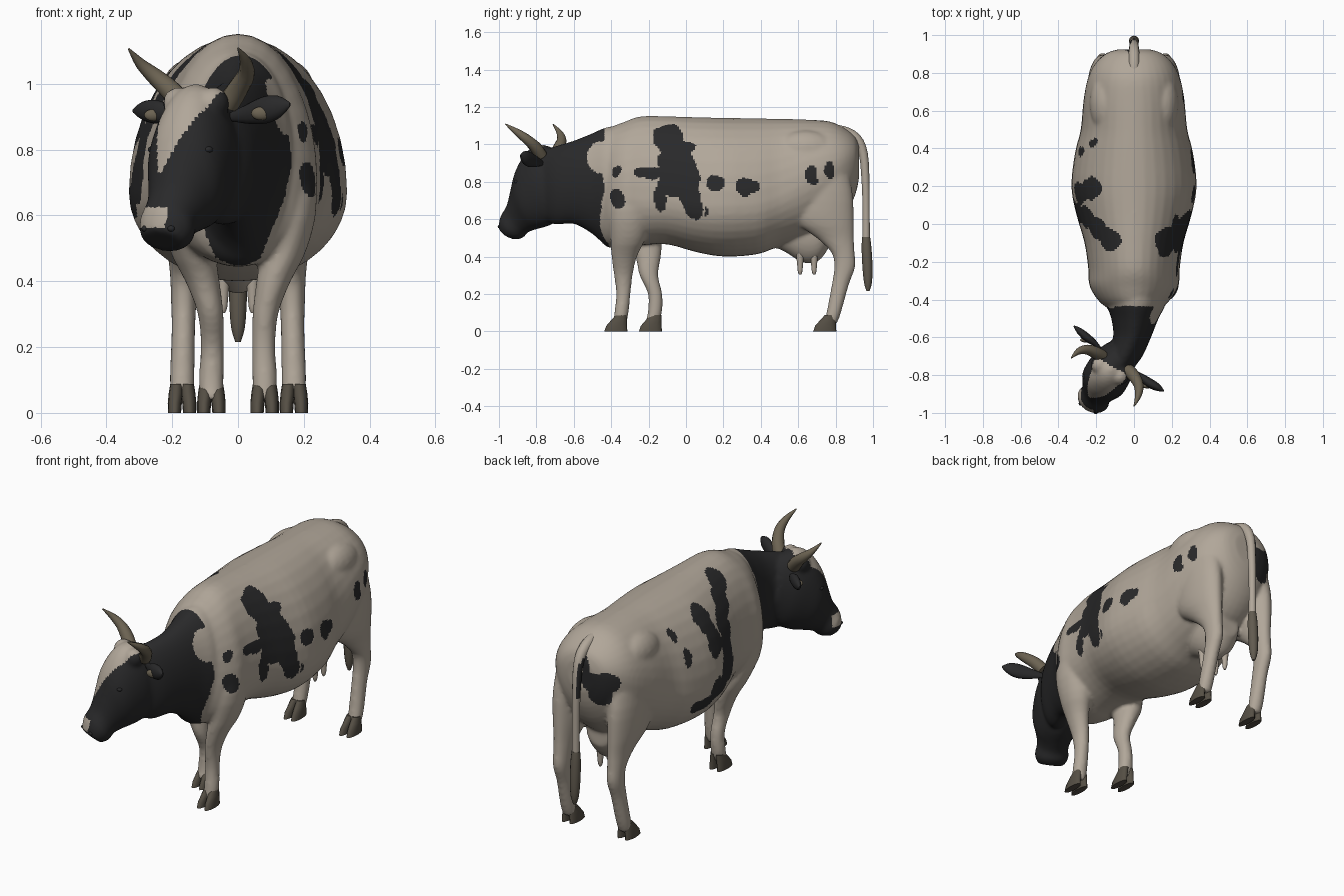
import bpy, bmesh, math
from mathutils import Vector, noise

if "Cube" in bpy.data.objects:
    bpy.data.objects.remove(bpy.data.objects["Cube"], do_unlink=True)


def material(name, r, g, b):
    m = bpy.data.materials.new(name)
    m.use_nodes = True
    m.diffuse_color = (r, g, b, 1)
    bsdf = m.node_tree.nodes["Principled BSDF"]
    bsdf.inputs["Base Color"].default_value = (r, g, b, 1)
    bsdf.inputs["Roughness"].default_value = 0.8
    return m


cream = material("cream_hide", 0.44, 0.385, 0.32)
black = material("black_hide", 0.022, 0.022, 0.023)
horn_brown = material("horn_brown", 0.15, 0.125, 0.085)
hoof_brown = material("hoof_brown", 0.09, 0.077, 0.058)
brush_brown = material("brush_brown", 0.12, 0.103, 0.078)

UP = Vector((0, 0, 1))
# Head frame: turned towards the animal's right
POLL = Vector((-0.105, -0.735, 0))
FORWARD = Vector((-0.5, -0.866, 0))
SIDE = Vector((0.866, -0.5, 0))


def head_point(u, v, z):
    return POLL + SIDE * u + FORWARD * v + UP * z


def refine(rows, steps=3):
    """Smoothly interpolate between the given cross-sections."""
    out = []
    for i in range(len(rows) - 1):
        quad = [rows[max(i - 1, 0)], rows[i], rows[i + 1], rows[min(i + 2, len(rows) - 1)]]
        for s in range(steps):
            t = s / steps
            out.append([b + t / 2 * (c - a + t * (2 * a - 5 * b + 4 * c - d + t * (3 * (b - c) + d - a)))
                        for a, b, c, d in zip(*quad)])
    return out + [rows[-1]]


def ring(centre, across, up, down=None, n=36):
    """Closed oval; the lower half may have its own height."""
    down = up if down is None else down
    pts = []
    for i in range(n):
        t = math.tau * i / n
        pts.append(centre + across * math.cos(t) + (up if math.sin(t) > 0 else down) * math.sin(t))
    return pts


def loft(bm, rings):
    rows = [[bm.verts.new(p) for p in r] for r in rings]
    n = len(rows[0])
    for a, b in zip(rows, rows[1:]):
        for i in range(n):
            bm.faces.new((a[i], a[(i + 1) % n], b[(i + 1) % n], b[i]))
    bm.faces.new(rows[0][::-1])
    bm.faces.new(rows[-1])


def add_ball(bm, centre, radii):
    verts = bmesh.ops.create_uvsphere(bm, u_segments=20, v_segments=12, radius=1)["verts"]
    bmesh.ops.scale(bm, vec=radii, verts=verts)
    bmesh.ops.translate(bm, vec=centre, verts=verts)


def finish(bm, name, mat):
    bmesh.ops.recalc_face_normals(bm, faces=bm.faces)
    mesh = bpy.data.meshes.new(name)
    bm.to_mesh(mesh)
    bm.free()
    mesh.materials.append(mat)
    for p in mesh.polygons:
        p.use_smooth = len(p.vertices) < 5
    ob = bpy.data.objects.new(name, mesh)
    bpy.context.scene.collection.objects.link(ob)
    return ob


def tube(name, mat, pts, flat=1.0, n=12):
    """Tapering tube through (x, y, z, radius) points."""
    pts = refine(pts)
    path = [Vector(p[:3]) for p in pts]
    rings = []
    for i, p in enumerate(path):
        t = (path[min(i + 1, len(path) - 1)] - path[max(i - 1, 0)]).normalized()
        ref = UP if abs(t.z) < 0.9 else Vector((0, 1, 0))
        a = t.cross(ref).normalized()
        rings.append(ring(p, a * pts[i][3] * flat, a.cross(t) * pts[i][3], n=n))
    bm = bmesh.new()
    loft(bm, rings)
    return finish(bm, name, mat)


# ---- body: torso, neck, head, legs and udder lofted, then fused ----
bm = bmesh.new()

# torso: y, bottom, top, half width, height of widest line
torso = [(-0.47, .50, 1.00, .09, .70), (-0.42, .45, 1.08, .175, .71), (-0.33, .445, 1.12, .235, .71),
         (-0.24, .46, 1.15, .242, .70), (-0.1, .465, 1.15, .262, .70), (0.05, .425, 1.145, .305, .67),
         (0.2, .40, 1.142, .332, .67), (0.38, .412, 1.139, .312, .68), (0.5, .455, 1.136, .282, .72),
         (0.65, .50, 1.132, .268, .80), (0.77, .54, 1.122, .245, .86), (0.85, .62, 1.085, .205, .9),
         (0.905, .73, 1.04, .145, .92), (0.925, .82, .99, .08, .92)]
loft(bm, [ring(Vector((0, y, c)), Vector((w, 0, 0)), UP * (t - c), UP * (c - b))
          for y, b, t, w, c in refine(torso)])

# neck: x, y, bottom, top, half width
neck = [(0.01, -0.36, .49, 1.10, .16), (0.01, -0.43, .465, 1.09, .155), (0.005, -0.5, .52, 1.06, .125),
        (-0.01, -0.6, .575, 1.02, .10), (-0.05, -0.7, .57, .99, .095), (-0.08, -0.76, .6, .97, .08)]
loft(bm, [ring(Vector((x, y, (b + t) / 2)), Vector((w, 0, 0)), UP * (t - b) / 2)
          for x, y, b, t, w in refine(neck)])

# head: forward and height of the top edge, then of the bottom edge, half width
head = [(-.06, .965, -.10, .68, .08), (.045, 1.0, -.06, .60, .112), (.12, .965, 0, .565, .122),
        (.18, .875, .06, .55, .12), (.215, .77, .10, .54, .097), (.243, .68, .14, .525, .082),
        (.28, .62, .17, .498, .089), (.293, .555, .21, .49, .068)]
rings = []
for tv, tz, bv, bz, w in refine(head):
    top, low = head_point(0, tv, tz), head_point(0, bv, bz)
    rings.append(ring((top + low) / 2, SIDE * w, (top - low) / 2))
loft(bm, rings)
for s in (-1, 1):
    # horn roots square off the forehead; broad hook bones square the hips
    add_ball(bm, head_point(s * .06, .045, .94), (.05, .05, .05))
    add_ball(bm, (s * .145, .64, .97), (.09, .17, .105))

# legs: x, y, z, radius across, radius along, share of the stride
front_leg = [(.15, -.29, .88, .06, .08, 0), (.16, -.30, .65, .08, .11, .1), (.14, -.31, .5, .07, .094, .5),
             (.108, -.33, .4, .052, .068, .75), (.083, -.335, .3, .039, .05, .8), (.078, -.335, .2, .036, .038, 1),
             (.081, -.345, .1, .038, .038, 1.05), (.08, -.355, .04, .034, .036, 1)]
hind_leg = [(.14, .72, .95, .09, .13, 0), (.165, .73, .75, .08, .16, 0), (.167, .735, .6, .073, .162, 0),
            (.165, .798, .5, .052, .1, 0), (.165, .84, .42, .042, .062, 0), (.165, .848, .34, .039, .056, 0),
            (.166, .825, .25, .036, .046, 0), (.17, .79, .1, .038, .039, 0), (.17, .77, .04, .034, .036, 0)]
for sx, stride in ((1, 0), (-1, .17)):
    for leg in (front_leg, hind_leg):
        loft(bm, [ring(Vector((sx * x, y + k * stride, z)), Vector((rx, 0, 0)), Vector((0, ry, 0)))
                  for x, y, z, rx, ry, k in refine(leg)])

# udder: y, bottom, half width
loft(bm, [ring(Vector((0, y, .53)), Vector((w, 0, 0)), UP * .05, UP * (.53 - b))
          for y, b, w in refine([(.44, .46, .05), (.52, .43, .08), (.6, .38, .1), (.66, .362, .105),
                                 (.72, .385, .1), (.77, .46, .07)])])

body = finish(bm, "body", cream)
fuse = body.modifiers.new("fuse", 'REMESH')
fuse.mode = 'VOXEL'
fuse.voxel_size = 0.0105
soften = body.modifiers.new("soften", 'SMOOTH')
soften.factor = 0.5
soften.iterations = 6
bpy.context.view_layer.update()
fused = bpy.data.meshes.new_from_object(body.evaluated_get(bpy.context.evaluated_depsgraph_get()))
body.modifiers.clear()
body.data = fused
fused.materials.clear()
for m in (cream, black):
    fused.materials.append(m)

# ---- hide markings: ovals as (y, z, radius y, radius z) per flank ----
left_marks = [(-.095, 1.035, .078, .08), (-.01, .975, .07, .045), (-.08, .92, .07, .08), (-.2, .845, .08, .033),
              (.01, .8, .06, .15), (-.07, .8, .07, .08), (.04, .68, .05, .08), (-.135, .72, .03, .085),
              (.16, .79, .05, .04), (.33, .77, .065, .045), (.67, .84, .037, .053), (.77, .86, .027, .045),
              (-.375, .86, .027, .037), (-.37, .71, .04, .045), (.11, .64, .012, .025)]
right_marks = [(-.08, 1.08, .06, .05), (-.02, 1.01, .06, .07), (.03, .92, .06, .09), (.19, 1.0, .06, .07),
               (.16, .89, .065, .08), (.06, .8, .06, .1), (.07, .71, .07, .08), (.17, .64, .08, .06),
               (.3, .59, .09, .04), (.43, 1.0, .025, .04), (.38, .88, .022, .05)]
# rump ovals as (x, z, radius x, radius z)
rump_marks = [(-.14, .89, .06, .06), (-.08, .88, .05, .06), (-.11, .82, .06, .06), (-.03, .93, .022, .09)]


def inside(marks, a, z):
    return any(((a - p) / ra) ** 2 + ((z - q) / rz) ** 2 < 1 for p, q, ra, rz in marks)


def is_black(c, normal):
    wob = noise.noise(c * 14) * 0.018
    rel = c - POLL
    u, v = rel.dot(SIDE), rel.dot(FORWARD)
    if c.y < -0.6:
        drop = 0.99 - c.z
        blaze = v > 0.02 and drop < 0.26 and abs(u + drop * 0.1) < 0.1 - drop * 0.36 + wob / 3
        blaze = blaze and normal.dot(FORWARD) + normal.z > 0.3
        nose = 0.565 < c.z < 0.625 and v > 0.21 and u < 0.03
        return not (blaze or nose)
    if abs(c.x) < 0.06 + (c.z - 0.45) * 0.4 and c.y < -0.44 + 0.15 * max(0, 0.65 - c.z) + wob:
        return not (c.x > 0 and inside([(-.45, .93, .085, .085)], c.y + wob, c.z))
    if c.y > 0.84:
        return inside(rump_marks, c.x + wob / 2, c.z)
    return inside(left_marks if c.x > 0 else right_marks, c.y + wob, c.z - wob)


for p in fused.polygons:
    p.use_smooth = True
    p.material_index = int(is_black(p.center, p.normal))

# ---- cloven hooves ----
feet = [("front_left", .081, -.375), ("front_right", -.081, -.19),
        ("hind_left", .17, .742), ("hind_right", -.17, .742)]
for label, x, y in feet:
    bm = bmesh.new()
    for s in (-1, 1):
        loft(bm, [ring(Vector((x + s * dx, y + dy, z)), Vector((rx, 0, 0)), Vector((0, ry, 0)), n=12)
                  for z, dx, dy, rx, ry in ((0, .023, 0, .02, .062), (.03, .022, .004, .0215, .055),
                                            (.06, .019, .017, .0215, .042), (.088, .016, .03, .02, .029))])
    finish(bm, label + "_hoof", hoof_brown)

# ---- horns and ears ----
tube("left_horn", horn_brown, [(-.03, -.775, .94, .034), (0, -.805, .985, .032), (.025, -.855, 1.03, .026),
                               (.022, -.91, 1.07, .017), (0, -.965, 1.108, .003)])
tube("right_horn", horn_brown, [(-.17, -.70, .94, .034), (-.205, -.68, .98, .032), (-.25, -.665, 1.02, .026),
                                (-.295, -.675, 1.06, .017), (-.332, -.71, 1.106, .003)])
left_ear = [(-.02, -.77, .90, .014), (.03, -.805, .908, .03), (.08, -.84, .92, .041),
            (.125, -.865, .932, .033), (.158, -.885, .938, .006)]
right_ear = [(-.18, -.66, .90, .014), (-.21, -.63, .908, .026), (-.25, -.60, .915, .036),
             (-.29, -.565, .918, .028), (-.318, -.54, .918, .006)]
for label, ear in (("left", left_ear), ("right", right_ear)):
    tube(label + "_ear", black, ear, flat=0.6)
    x, y, z, r = ear[2]
    bm = bmesh.new()
    add_ball(bm, Vector((x, y, z - .01)) + FORWARD * r * .45, (r * .75, r * .35, r * .5))
    finish(bm, label + "_ear_lining", horn_brown)

# ---- eyes, nostrils, teats ----
for label, s in (("left", 1), ("right", -1)):
    for part, spot, radii in (("eye", (s * .096, .14, .80), (.016, .016, .011)),
                              ("nostril", (s * .045, .274, .56), (.012, .012, .01))):
        bm = bmesh.new()
        add_ball(bm, head_point(*spot), radii)
        finish(bm, f"{label}_{part}", black)
    for part, y in (("front", .61), ("rear", .685)):
        tube(f"{part}_{label}_teat", cream, [(s * .045, y, .42, .022), (s * .045, y, .36, .016),
                                             (s * .045, y, .32, .012), (s * .045, y, .303, .005)])

# ---- tail, with a dark patch on its right side ----
tail = tube("tail", cream, [(0, .76, 1.075, .03), (0, .84, 1.068, .03), (0, .91, 1.03, .028), (0, .948, .95, .024),
                            (0, .96, .8, .021), (0, .963, .65, .019), (0, .963, .49, .02)])
tail.data.materials.append(black)
for p in tail.data.polygons:
    p.material_index = int(p.center.x < -.008 and .82 < p.center.z < 1.0)
tube("tail_brush", brush_brown, [(0, .963, .505, .021), (0, .965, .45, .026), (0, .97, .35, .027),
                                 (0, .973, .26, .021), (0, .973, .215, .008)])
